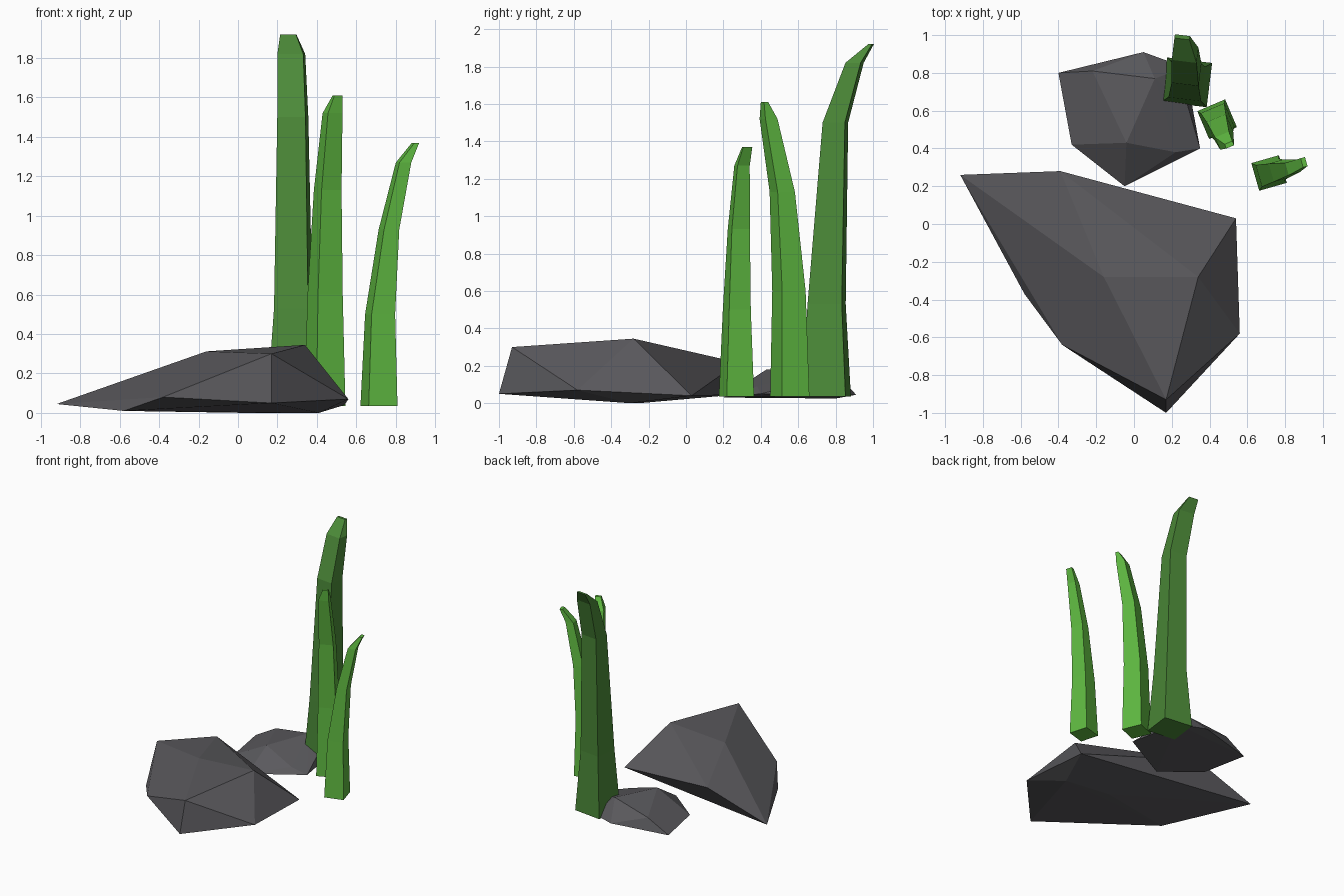
import bpy, bmesh, math
from mathutils import Vector

if "Cube" in bpy.data.objects:
    bpy.data.objects.remove(bpy.data.objects["Cube"])


def material(name, rgb):
    m = bpy.data.materials.new(name)
    m.diffuse_color = (*rgb, 1)
    m.use_nodes = True
    m.node_tree.nodes["Principled BSDF"].inputs["Base Color"].default_value = m.diffuse_color
    return m


STONE = material("grey stone", (0.102, 0.100, 0.109))
DARK = material("dark green", (0.072, 0.255, 0.040))
LIGHT = material("light green", (0.115, 0.490, 0.053))


def finish(name, bm, mat):
    bmesh.ops.recalc_face_normals(bm, faces=bm.faces)
    me = bpy.data.meshes.new(name)
    bm.to_mesh(me)
    bm.free()
    me.materials.append(mat)
    ob = bpy.data.objects.new(name, me)
    bpy.context.collection.objects.link(ob)
    return ob


def rock(name, corners):
    """Faceted boulder: the convex hull of a few corners."""
    bm = bmesh.new()
    for c in corners:
        bm.verts.new(c)
    res = bmesh.ops.convex_hull(bm, input=bm.verts)
    loose = [v for v in bm.verts if not v.link_faces]
    bmesh.ops.delete(bm, geom=loose, context='VERTS')
    return finish(name, bm, STONE)


def blade(name, mat, base, yaw, rings):
    """Four-sided tapering leaf that leans along yaw.
    Ring: height, lean, sideways shift, half depth, half width."""
    u = Vector((math.cos(math.radians(yaw)), math.sin(math.radians(yaw)), 0))
    v = Vector((-u.y, u.x, 0))
    bm = bmesh.new()
    loops = []
    for z, lean, side, a, b in rings:
        c = Vector((*base, z)) + u * lean + v * side
        loops.append([bm.verts.new(c + u * a * i + v * b * j)
                      for i, j in ((-1, -1), (1, -1), (1, 1), (-1, 1))])
    for low, high in zip(loops, loops[1:]):
        for i in range(4):
            k = (i + 1) % 4
            bm.faces.new((low[i], low[k], high[k], high[i]))
    bm.faces.new(loops[0][::-1])
    bm.faces.new(loops[-1])
    return finish(name, bm, mat)


# Rocks
rock("large_rock", [
    (-0.92, 0.26, 0.045), (-0.39, 0.28, 0.217), (0.54, 0.03, 0.04),
    (0.56, -0.58, 0.07), (0.17, -1.0, 0.05), (0.17, -0.93, 0.30),
    (-0.38, -0.64, 0.08), (-0.58, -0.37, 0.01), (0.34, -0.28, 0.345),
    (-0.16, -0.28, 0.312), (0.41, -0.30, 0.0), (0.04, -0.25, 0.0)])
rock("small_rock", [
    (-0.40, 0.80, 0.025), (0.05, 0.91, 0.045), (0.27, 0.83, 0.04),
    (0.35, 0.40, 0.05), (0.22, 0.38, 0.09), (-0.05, 0.20, 0.03),
    (-0.33, 0.42, 0.03), (-0.04, 0.43, 0.18), (0.11, 0.77, 0.19),
    (-0.22, 0.81, 0.126), (0.28, 0.64, 0.11)])

# Leaves
blade("tall_leaf", DARK, (0.28, 0.75), 83, [
    (0.035, 0, 0, 0.118, 0.120), (0.53, 0.002, 0, 0.092, 0.087),
    (1.50, 0.048, 0.008, 0.060, 0.072), (1.82, 0.149, 0.028, 0.041, 0.066),
    (1.92, 0.235, 0.054, 0.010, 0.040)])
blade("middle_leaf", LIGHT, (0.44, 0.555), -67, [
    (0.035, 0, 0, 0.080, 0.080), (0.60, 0.005, 0, 0.068, 0.068),
    (1.13, 0.043, -0.002, 0.050, 0.055), (1.52, 0.120, -0.008, 0.035, 0.040),
    (1.61, 0.150, 0.007, 0.012, 0.022)])
blade("short_leaf", LIGHT, (0.715, 0.27), 16, [
    (0.035, 0, 0, 0.076, 0.076), (0.50, 0.006, 0, 0.062, 0.060),
    (0.93, 0.052, -0.002, 0.040, 0.050), (1.27, 0.128, -0.006, 0.031, 0.034),
    (1.37, 0.194, 0.004, 0.012, 0.025)])
